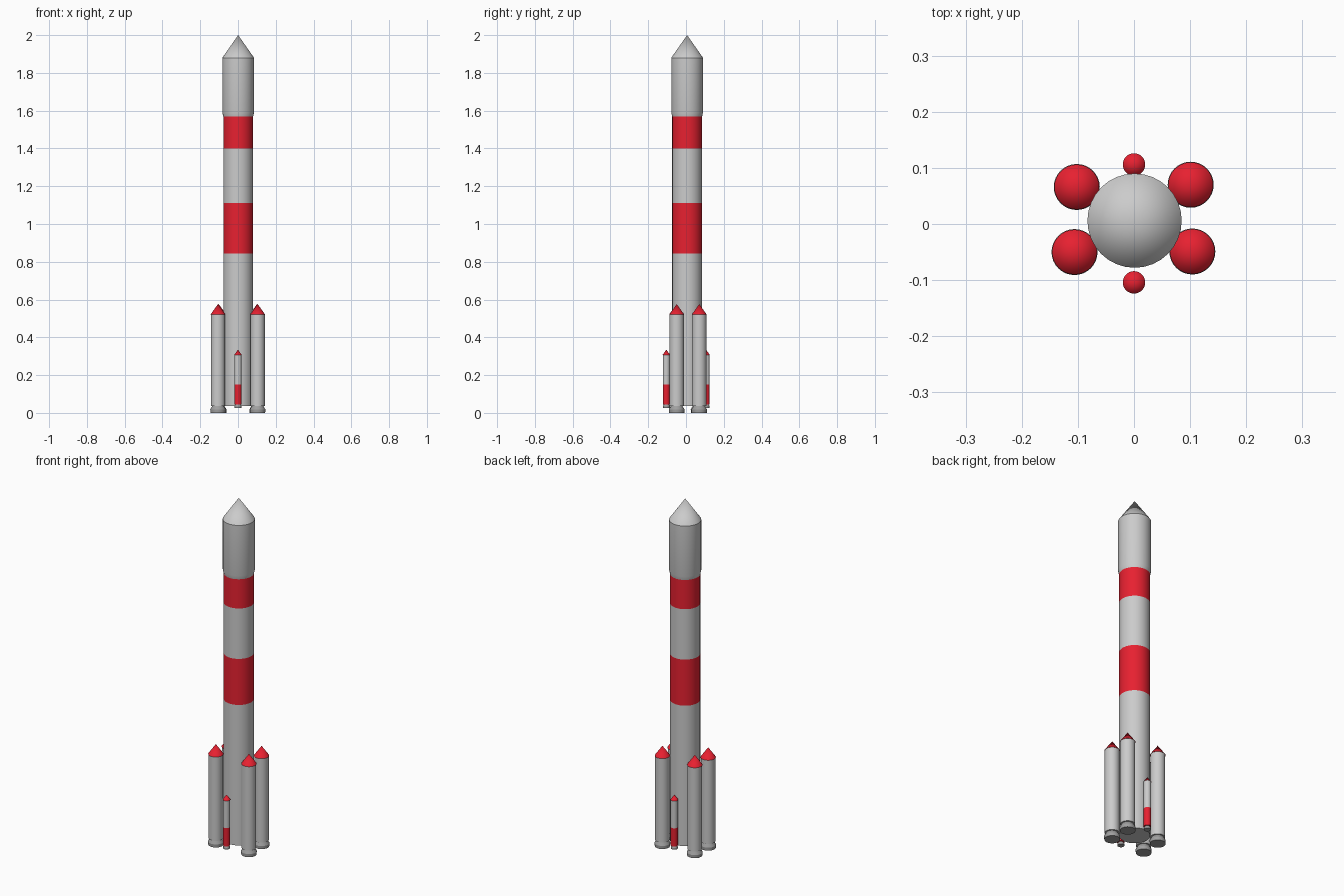
import bpy, bmesh, math

if "Cube" in bpy.data.objects:
    bpy.data.objects.remove(bpy.data.objects["Cube"])

SIDES = 32


def material(name, colour):
    m = bpy.data.materials.new(name)
    m.diffuse_color = (*colour, 1)
    m.use_nodes = True
    m.node_tree.nodes["Principled BSDF"].inputs["Base Color"].default_value = m.diffuse_color
    return m


red = material("red", (0.8, 0.015, 0.03))
dark = material("dark_grey", (0.35, 0.35, 0.35))


def lathe(name, profile, centre, mat=None, sides=SIDES):
    """Revolve (radius, z) points about a vertical axis; zero radius makes a tip."""
    bm = bmesh.new()
    rings = []
    for r, z in profile:
        count = sides if r > 0 else 1
        rings.append([bm.verts.new((r * math.cos(2 * math.pi * i / sides),
                                    r * math.sin(2 * math.pi * i / sides), z))
                      for i in range(count)])
    for a, b in zip(rings, rings[1:]):
        for i in range(sides):
            j = (i + 1) % sides
            if len(b) == 1:
                bm.faces.new((a[i], a[j], b[0]))
            elif len(a) == 1:
                bm.faces.new((a[0], b[j], b[i]))
            else:
                bm.faces.new((a[i], a[j], b[j], b[i]))
    bmesh.ops.recalc_face_normals(bm, faces=bm.faces[:])
    mesh = bpy.data.meshes.new(name)
    bm.to_mesh(mesh)
    bm.free()
    ob = bpy.data.objects.new(name, mesh)
    ob.location = (*centre, 0)
    if mat:
        mesh.materials.append(mat)
    bpy.context.collection.objects.link(ob)
    bpy.context.view_layer.objects.active = ob
    ob.select_set(True)
    bpy.ops.object.shade_smooth_by_angle(angle=math.radians(30))
    ob.select_set(False)
    return ob


# Core stages, alternating grey and red
core = (0.001, 0.006)
R = 0.079
lathe("first_stage", [(0, 0.037), (R, 0.037), (R, 0.845)], core)
lathe("lower_red_band", [(R, 0.845), (R, 1.11)], core, red)
lathe("second_stage", [(R, 1.11), (R, 1.40)], core)
lathe("upper_red_band", [(R, 1.40), (R, 1.568)], core, red)
lathe("payload_fairing",
      [(R, 1.568), (0.084, 1.59), (0.084, 1.88), (0, 2.0)], core)

# Four large boosters
for i, c in enumerate([(0.101, 0.070), (-0.102, 0.066),
                       (-0.106, -0.050), (0.104, -0.049)]):
    lathe(f"booster_body_{i}", [(0, 0.037), (0.038, 0.037), (0.038, 0.52)], c)
    lathe(f"booster_nose_{i}", [(0, 0.52), (0.040, 0.52), (0, 0.576)], c, red)
    lathe(f"booster_nozzle_{i}",
          [(0, 0.0), (0.040, 0.0), (0.041, 0.018), (0.030, 0.037)], c, dark)

# Two small boosters, front and back
for i, c in enumerate([(0, 0.106), (0, -0.104)]):
    lathe(f"small_booster_base_{i}",
          [(0, 0.045), (0.019, 0.045), (0.019, 0.15)], c, red)
    lathe(f"small_booster_body_{i}", [(0.019, 0.15), (0.019, 0.307)], c)
    lathe(f"small_booster_nose_{i}",
          [(0, 0.307), (0.020, 0.307), (0, 0.335)], c, red)
    lathe(f"small_booster_nozzle_{i}",
          [(0, 0.027), (0.018, 0.027), (0.018, 0.037), (0.013, 0.045)], c, dark)
